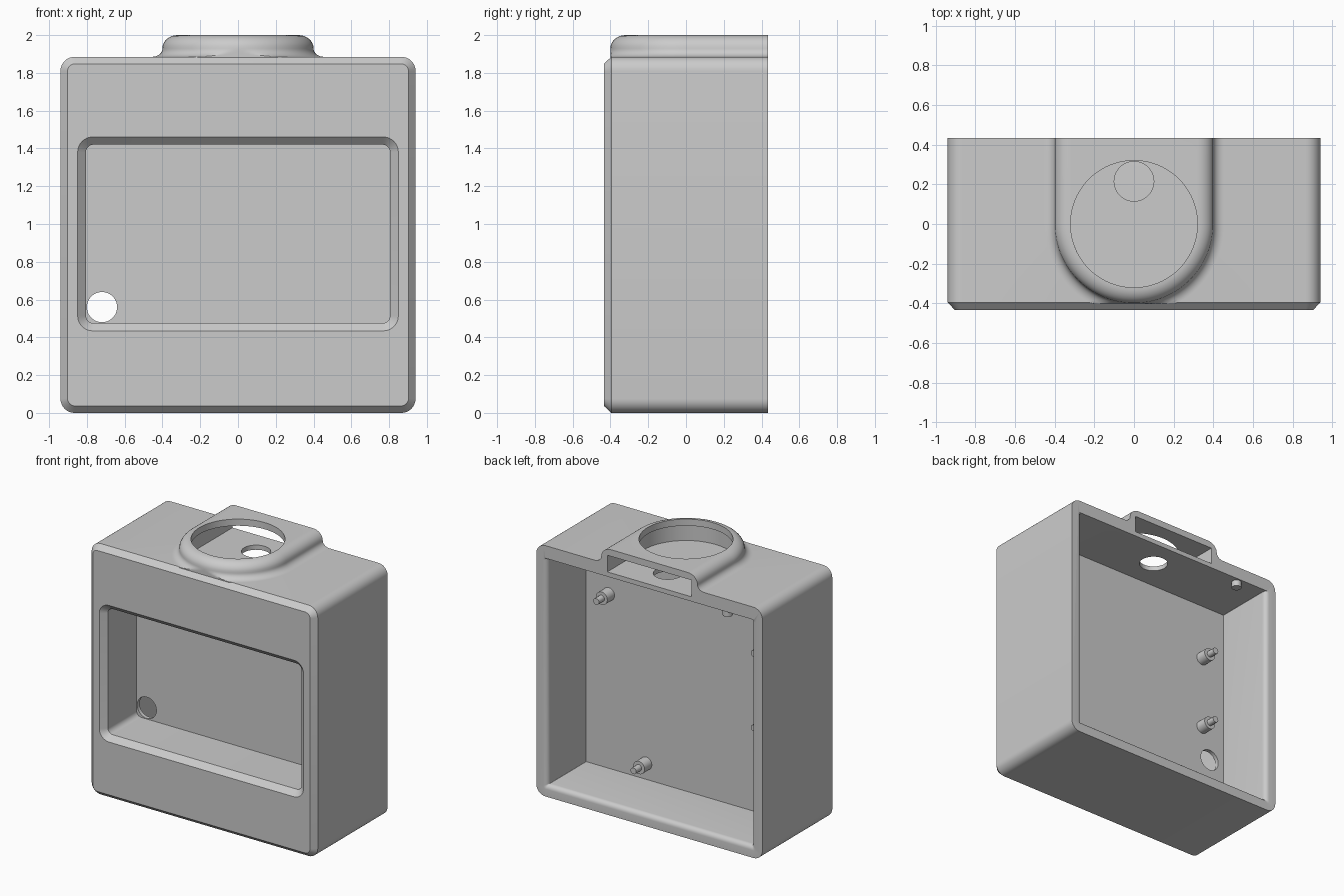
import bpy, bmesh
from math import sin, cos, pi, radians
from mathutils import Matrix

cube = bpy.data.objects.get("Cube")
if cube:
    bpy.data.objects.remove(cube, do_unlink=True)

grey = bpy.data.materials.new("light grey plastic")
grey.use_nodes = True
grey.diffuse_color = (0.6, 0.6, 0.6, 1)
grey.node_tree.nodes["Principled BSDF"].inputs["Base Color"].default_value = (0.6, 0.6, 0.6, 1)

WIDE, BACK, FRONT, ROOF = 0.94, 0.435, -0.435, 1.885


def finish(name, bm):
    bmesh.ops.recalc_face_normals(bm, faces=bm.faces)
    mesh = bpy.data.meshes.new(name)
    bm.to_mesh(mesh)
    bm.free()
    mesh.materials.append(grey)
    ob = bpy.data.objects.new(name, mesh)
    bpy.context.collection.objects.link(ob)
    return ob


def loft(name, rings):
    """Skin a stack of closed rings and cap both ends."""
    bm = bmesh.new()
    loops = [[bm.verts.new(p) for p in ring] for ring in rings]
    n = len(loops[0])
    for a, b in zip(loops, loops[1:]):
        for i in range(n):
            j = (i + 1) % n
            bm.faces.new((a[i], a[j], b[j], b[i]))
    bm.faces.new(loops[0])
    bm.faces.new(loops[-1])
    return finish(name, bm)


def round_rect(y, half, low, high, r, steps=8):
    """Rounded rectangle in the xz plane at depth y."""
    pts = []
    corners = [(half - r, high - r), (r - half, high - r), (r - half, low + r), (half - r, low + r)]
    for k, (cx, cz) in enumerate(corners):
        for i in range(steps + 1):
            a = (k + i / steps) * pi / 2
            pts.append((cx + r * cos(a), y, cz + r * sin(a)))
    return pts


def u_shape(z, r, back, front=-0.40, steps=48):
    """U outline, round at the front and straight to the back."""
    arc = [pi + pi * i / steps for i in range(steps + 1)]
    pts = [(r * cos(a), max(r * sin(a), front), z) for a in arc]
    return [(-r, back, z)] + pts + [(r, back, z)]


def cylinder(name, r, length, centre, along_y=False, segments=48):
    bm = bmesh.new()
    m = Matrix.Translation(centre)
    if along_y:
        m = m @ Matrix.Rotation(pi / 2, 4, "X")
    bmesh.ops.create_cone(bm, cap_ends=True, segments=segments, radius1=r, radius2=r,
                          depth=length, matrix=m)
    return finish(name, bm)


def combine(target, tool, operation):
    mod = target.modifiers.new(operation, "BOOLEAN")
    mod.operation, mod.object, mod.solver = operation, tool, "EXACT"
    select(target)
    bpy.ops.object.modifier_apply(modifier=mod.name)
    bpy.data.objects.remove(tool, do_unlink=True)


def select(ob):
    bpy.ops.object.select_all(action="DESELECT")
    ob.select_set(True)
    bpy.context.view_layer.objects.active = ob


# Housing block with a chamfered front
housing = loft("housing", [
    round_rect(BACK, WIDE, 0, ROOF, 0.075),
    round_rect(FRONT + 0.04, WIDE, 0, ROOF, 0.075),
    round_rect(FRONT, WIDE - 0.037, 0.037, ROOF - 0.037, 0.04)])

# Raised collar: concave foot, then a rounded shoulder
profile = [(1.86, 0.46)]
for i in range(9):
    a = i / 8 * pi / 2
    profile.append((ROOF + 0.045 * (1 - cos(a)), 0.455 - 0.055 * sin(a)))
for i in range(9):
    a = i / 8 * pi / 2
    profile.append((1.93 + 0.07 * sin(a), 0.32 + 0.08 * cos(a)))
combine(housing, loft("collar", [u_shape(z, r, BACK) for z, r in profile]), "UNION")

# Front window recess with bevelled surround
window = loft("window_cut", [
    round_rect(FRONT - 0.01, 0.86, 0.424, 1.471, 0.09),
    round_rect(FRONT + 0.04, 0.805, 0.475, 1.42, 0.04),
    round_rect(-0.055, 0.805, 0.475, 1.42, 0.04)])

# Rear cavity, its mouth flaring at the sides and bottom
rings = [round_rect(-0.026, 0.848, 0.09, 1.79, 0.004)]
for i in range(7):
    a = i / 6 * pi / 2
    f = 0.035 * (1 - cos(a))
    rings.append(round_rect(0.40 + 0.035 * sin(a), 0.848 + f, 0.09 - f, 1.79, 0.004 + f / 2))
rings.append([(x, BACK + 0.05, z) for x, y, z in rings[-1]])
cavity = loft("cavity_cut", rings)

# Slot under the collar, its round mouth, and the cable holes
slot = loft("slot_cut", [u_shape(z, 0.35, BACK + 0.1) for z in (1.825, 1.95)])
cuts = [window, cavity, slot,
        cylinder("mouth_cut", 0.32, 0.2, (0, 0, 2.0), segments=96),
        cylinder("floor_hole_cut", 0.10, 0.14, (0, 0.215, 1.81)),
        cylinder("panel_hole_cut", 0.08, 0.14, (-0.72, -0.04, 0.56), True)]
for cut in cuts:
    combine(housing, cut, "DIFFERENCE")

parts = [housing]

# Mounting posts with pins on the rear of the panel
posts = [(0.66, 1.40), (0.35, 0.21), (-0.65, 1.36), (-0.65, 0.80)]
for k, (x, z) in enumerate(posts):
    parts.append(cylinder(f"post_{k + 1}", 0.048, 0.09, (x, 0.015, z), True, 24))
    parts.append(cylinder(f"post_pin_{k + 1}", 0.024, 0.07, (x, 0.09, z), True, 16))

# Small catch under the roof
parts.append(cylinder("roof_catch", 0.035, 0.06, (-0.62, 0.39, 1.775), False, 24))

for ob in parts:
    select(ob)
    bpy.ops.object.shade_smooth_by_angle(angle=radians(30))
